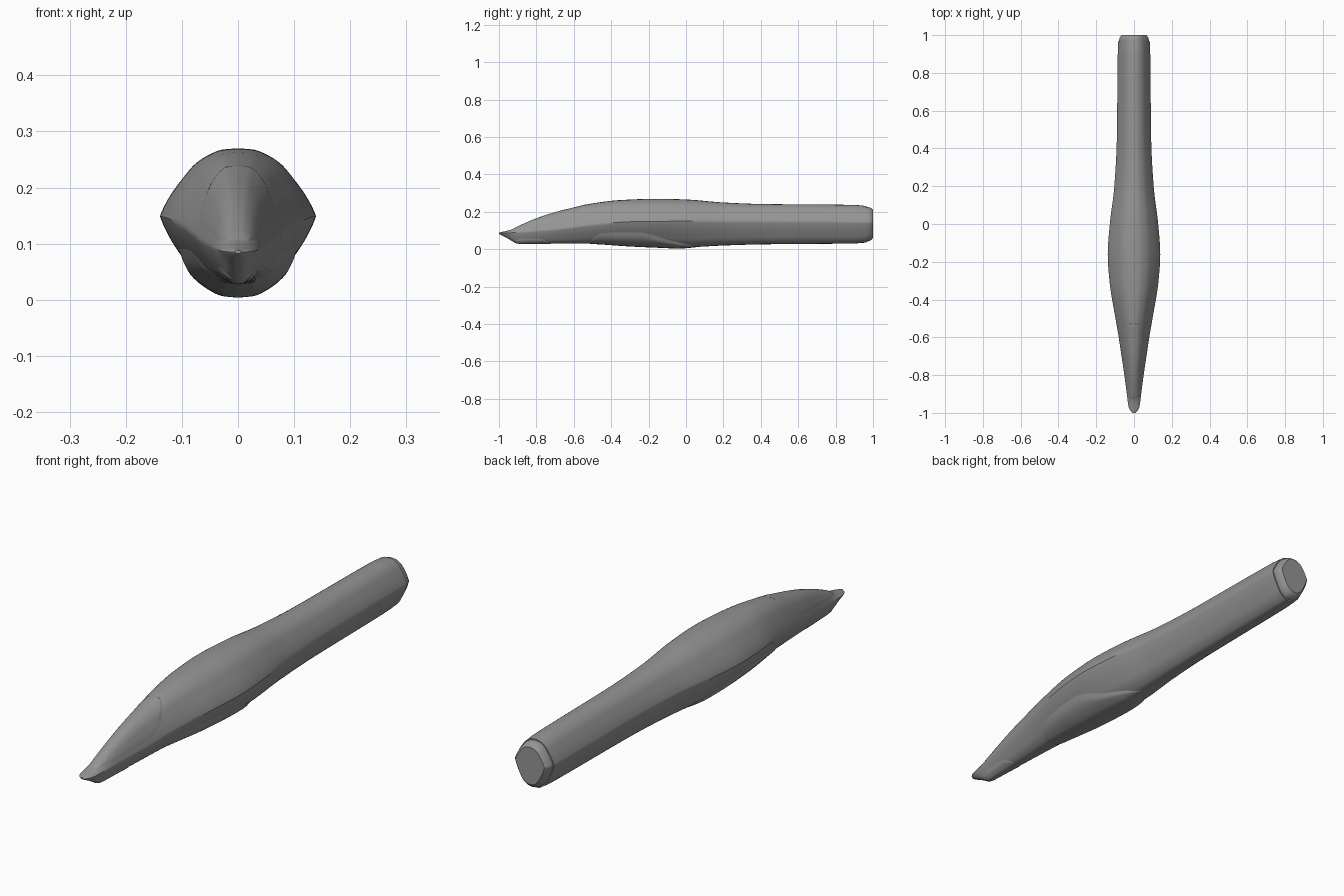
import bpy, bmesh, math

cube = bpy.data.objects.get("Cube")
if cube:
    bpy.data.objects.remove(cube, do_unlink=True)

grey = bpy.data.materials.new("hull grey")
grey.use_nodes = True
grey.diffuse_color = (0.3, 0.3, 0.3, 1)
grey.node_tree.nodes["Principled BSDF"].inputs["Base Color"].default_value = (0.3, 0.3, 0.3, 1)


def curve(points):
    """Smooth curve through (position, value) points without overshoot."""
    xs, vs = zip(*points)
    d = [(vs[i + 1] - vs[i]) / (xs[i + 1] - xs[i]) for i in range(len(xs) - 1)]
    m = [d[0]] + [2 * a * b / (a + b) if a * b > 0 else 0 for a, b in zip(d, d[1:])] + [d[-1]]

    def value(x):
        x = min(max(x, xs[0]), xs[-1])
        i = max(k for k in range(len(d)) if xs[k] <= x)
        w = xs[i + 1] - xs[i]
        t = (x - xs[i]) / w
        bend = (m[i] * (1 - t) - m[i + 1] * t) * w + (vs[i + 1] - vs[i]) * (2 * t - 1)
        return vs[i] + (vs[i + 1] - vs[i]) * t + t * (1 - t) * bend
    return value


# Fuselage outlines along its length
width = curve([(-1, .006), (-.99, .018), (-.97, .028), (-.9, .038), (-.8, .051), (-.7, .066),
               (-.6, .081), (-.5, .098), (-.3, .13), (-.16, .139), (0, .128), (.2, .104),
               (.45, .091), (.9, .086), (.965, .084)])
top = curve([(-1, .089), (-.93, .106), (-.9, .121), (-.8, .164), (-.7, .197), (-.6, .222),
             (-.5, .245), (-.35, .263), (-.15, .27), (0, .266), (.2, .25), (.4, .242),
             (.9, .237), (.965, .231)])
bottom = curve([(-1, .082), (-.95, .056), (-.91, .034), (-.88, .03), (-.5, .03), (-.2, .018),
                (0, .011), (.2, .02), (.4, .026), (.9, .031), (.965, .036)])
shoulder = curve([(-1, .085), (-.9, .09), (-.7, .105), (-.5, .13), (-.3, .147), (0, .15), (1, .145)])

# Lens-shaped half section: 0 is the top, 0.5 the shoulder, 1 the keel
side = curve([(0, 0), (.08, .2), (.16, .38), (.24, .55), (.31, .7), (.39, .86), (.46, .97), (.5, 1)])
rise = curve([(0, 1), (.08, .98), (.16, .9), (.24, .77), (.31, .57), (.39, .32), (.46, .09), (.5, 0)])


def skin(y, s, lift=0.0, inset=1.0):
    """Point on the fuselage; s runs -1 to 1 around from keel to keel."""
    a = abs(s)
    low = a > .5
    a = 1 - a if low else a
    mid = shoulder(y)
    half = (mid - bottom(y)) if low else (top(y) - mid)
    x = (width(y) * inset + lift) * side(a) * (1 if s >= 0 else -1)
    z = mid + (half * inset + lift) * rise(a) * (-1 if low else 1)
    return x, z


def finish(name, bm, angle=35):
    bmesh.ops.remove_doubles(bm, verts=bm.verts, dist=.00005)
    bmesh.ops.recalc_face_normals(bm, faces=bm.faces)
    mesh = bpy.data.meshes.new(name)
    bm.to_mesh(mesh)
    bm.free()
    mesh.materials.append(grey)
    ob = bpy.data.objects.new(name, mesh)
    bpy.context.collection.objects.link(ob)
    bpy.ops.object.select_all(action='DESELECT')
    ob.select_set(True)
    bpy.context.view_layer.objects.active = ob
    bpy.ops.object.shade_smooth_by_angle(angle=math.radians(angle))
    return ob


def loft(name, rows, closed):
    """Skin rows of points; closed rows become capped tubes."""
    bm = bmesh.new()
    rings = [[bm.verts.new(p) for p in row] for row in rows]
    n = len(rings[0])
    for a, b in zip(rings, rings[1:]):
        for i in range(n if closed else n - 1):
            j = (i + 1) % n
            bm.faces.new((a[i], a[j], b[j], b[i]))
    if closed:
        bm.faces.new(rings[0])
        bm.faces.new(rings[-1])
    return finish(name, bm)


def ring(y, inset=1.0, sides=72):
    return [(x, y, z) for x, z in (skin(y, 2 * i / sides - 1, 0, inset) for i in range(sides))]


# Fuselage
spine = [-1, -.997, -.993, -.99, -.98] + [-.97 + 1.935 * i / 110 for i in range(111)]
loft("fuselage", [ring(y) for y in spine], True)

# Stepped and tapered tail collar
collar = [(.95, .95), (.97, .95), (.985, .91), (.995, .83), (1, .77)]
loft("tail_collar", [[(x, y, z) for x, _, z in ring(.965, f)] for y, f in collar], True)


def panel(name, start, end, reach, lift, keel, steps=60, across=32):
    """Slightly raised panel that follows the fuselage, centred on its top or keel."""
    rows = []
    for i in range(steps + 1):
        y = start + (end - start) * (1 - math.cos(math.pi * i / steps)) / 2
        row = []
        for j in range(across + 1):
            u = 2 * j / across - 1
            s = u * reach(y)
            if keel:
                s = (1 - abs(s)) * (1 if s >= 0 else -1)
            rim = min(1, 6 * (1 - abs(u)))
            x, z = skin(y, s, lift(y) * rim - .0004 * (1 - rim))
            row.append((x, y, z))
        rows.append(row)
    return loft(name, rows, False)


# Canopy
panel("canopy", -.93, -.525,
      curve([(-.93, .02), (-.922, .25), (-.85, .41), (-.65, .43), (-.6, .38), (-.56, .26),
             (-.535, .13), (-.525, 0)]),
      curve([(-.93, 0), (-.92, .0015), (-.54, .0015), (-.525, 0)]), False)

# Belly fairing
panel("belly_fairing", -.52, .07,
      curve([(-.52, .02), (-.5, .25), (-.45, .35), (-.25, .35), (-.1, .26), (0, .18), (.07, .05)]),
      curve([(-.52, 0), (-.48, .003), (-.3, .008), (-.05, .008), (.03, .003), (.07, 0)]), True)

# Chin panel under the nose
panel("chin_panel", -.92, -.72,
      curve([(-.92, .05), (-.91, .25), (-.87, .32), (-.78, .3), (-.74, .2), (-.72, .03)]),
      curve([(-.92, 0), (-.9, .002), (-.74, .002), (-.72, 0)]), True)
